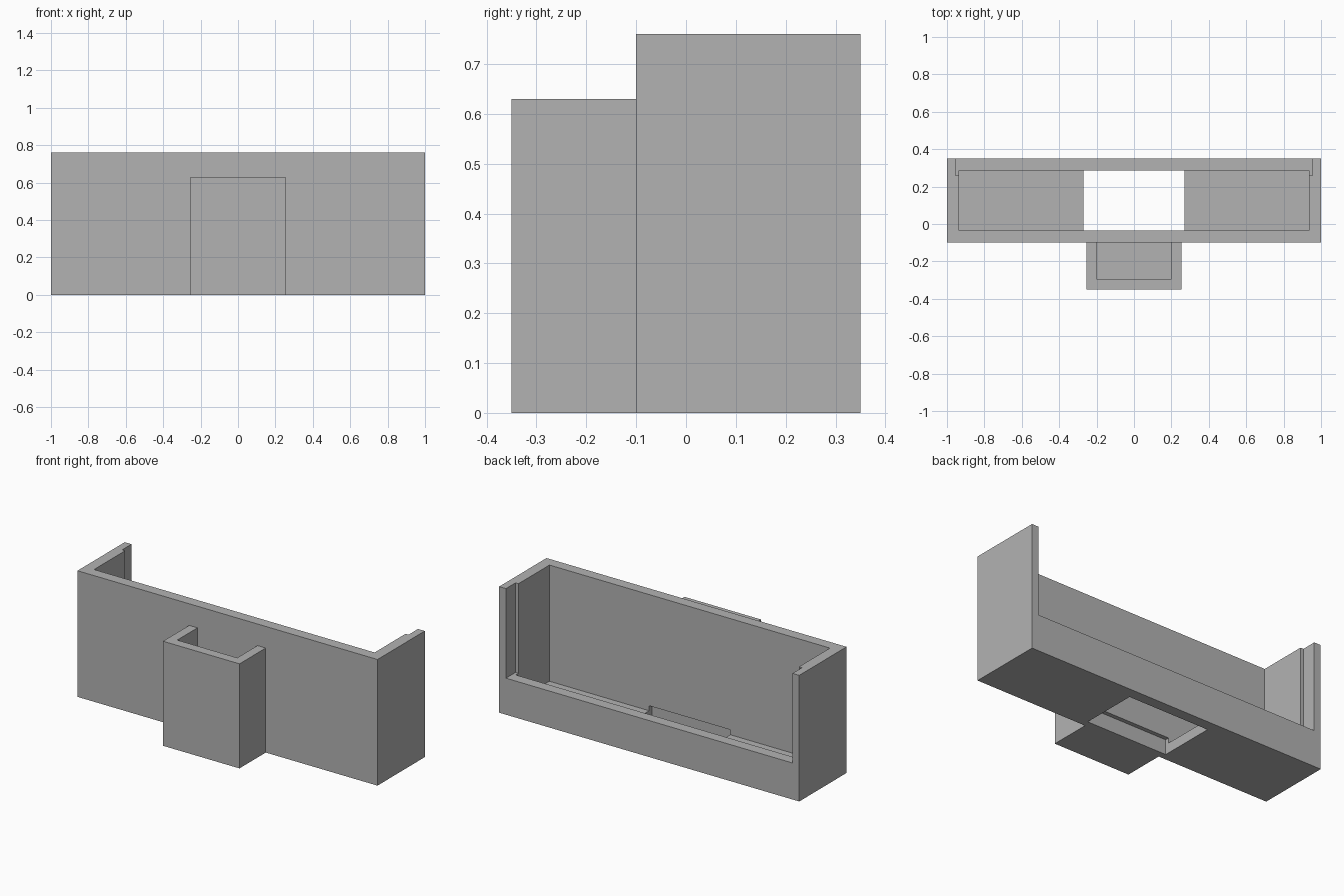
import bpy
import bmesh
from mathutils import Vector

default = bpy.data.objects.get("Cube")
if default:
    bpy.data.objects.remove(default, do_unlink=True)

grey = bpy.data.materials.new("light grey")
grey.use_nodes = True
COLOUR = (0.45, 0.45, 0.45, 1)
grey.diffuse_color = COLOUR
grey.node_tree.nodes["Principled BSDF"].inputs["Base Color"].default_value = COLOUR


def block(name, half_width, y, z):
    """Box centred on x, given its y and z ranges."""
    low = Vector((-half_width, y[0], z[0]))
    high = Vector((half_width, y[1], z[1]))
    bm = bmesh.new()
    bmesh.ops.create_cube(bm, size=1)
    for v in bm.verts:
        v.co = [l if c < 0 else h for c, l, h in zip(v.co, low, high)]
    mesh = bpy.data.meshes.new(name)
    bm.to_mesh(mesh)
    bm.free()
    mesh.materials.append(grey)
    obj = bpy.data.objects.new(name, mesh)
    bpy.context.scene.collection.objects.link(obj)
    return obj


def carve(obj, *cutters):
    """Subtract each cutter, then discard it."""
    for cutter in cutters:
        cutter.hide_render = True
        mod = obj.modifiers.new("cut", 'BOOLEAN')
        mod.operation = 'DIFFERENCE'
        mod.solver = 'EXACT'
        mod.object = cutter
        bpy.context.view_layer.objects.active = obj
        bpy.ops.object.modifier_apply(modifier=mod.name)
        bpy.data.objects.remove(cutter, do_unlink=True)


FRONT, BACK, TOP = -0.1, 0.35, 0.76
WALL, FLOOR, OVER = 0.065, 0.06, 0.2

# Wide tray, with a low back sill and stepped side walls
tray = block("main_tray", 1, (FRONT, BACK), (0, TOP))
carve(
    tray,
    block("cavity", 1 - WALL, (FRONT + WALL, BACK - WALL), (FLOOR, TOP + OVER)),
    block("back_opening", 0.955, (0.26, BACK + OVER), (0.22, TOP + OVER)),
    # Floor hole that also undercuts the front wall
    block("floor_hole", 0.27, (-0.06, BACK - WALL), (-OVER, 0.09)),
)

# Small open-topped pocket against the front wall
pocket = block("front_pocket", 0.255, (-0.35, FRONT), (0, 0.63))
carve(
    pocket,
    block("pocket_cavity", 0.2, (-0.293, FRONT + OVER), (FLOOR, 0.63 + OVER)),
)
